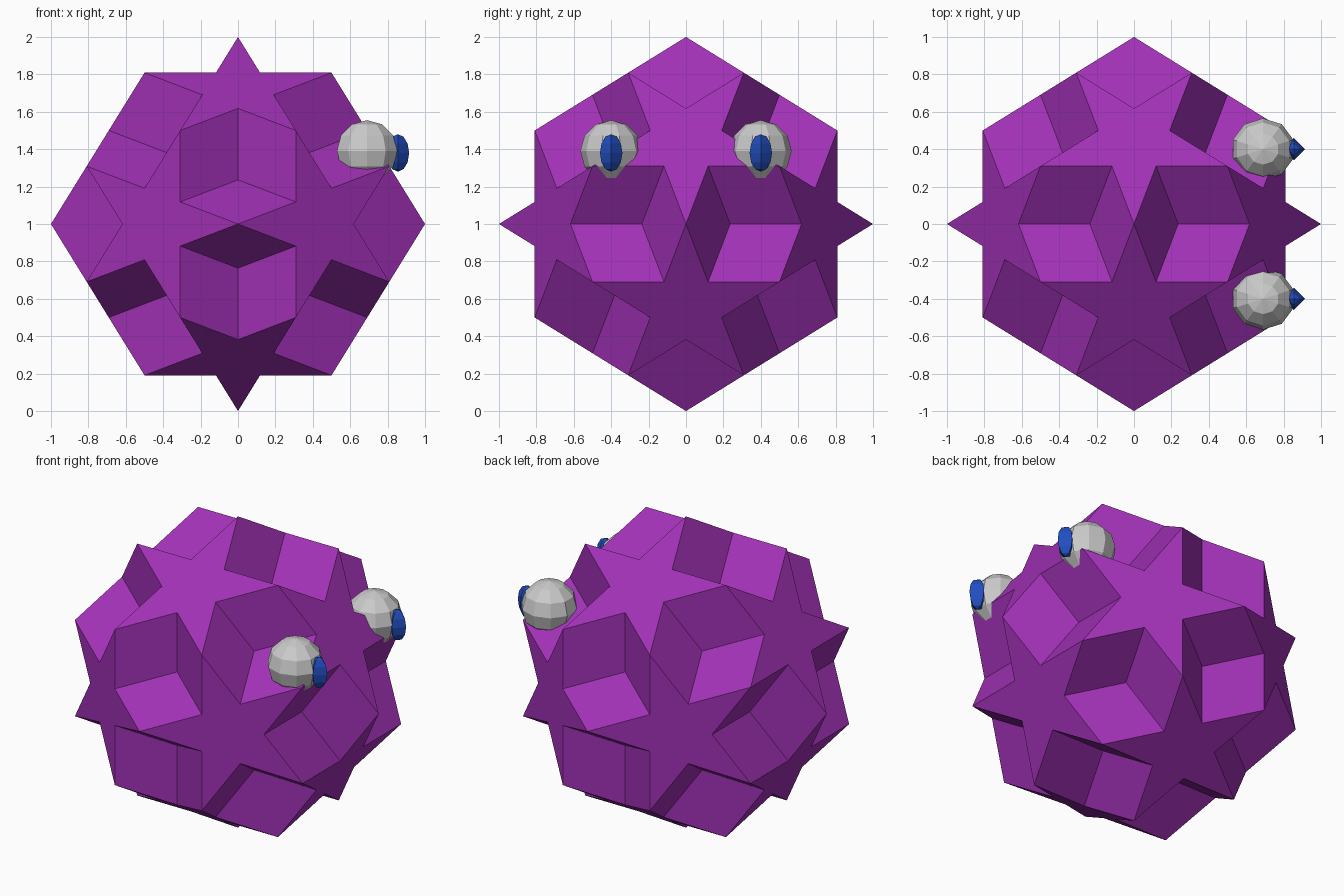
import bpy, bmesh, math
from itertools import product, combinations
from mathutils import Vector

cube = bpy.data.objects.get("Cube")
if cube:
    bpy.data.objects.remove(cube)

PHI = (1 + math.sqrt(5)) / 2
CENTRE = Vector((0, 0, 1))


def material(name, rgb):
    mat = bpy.data.materials.new(name)
    mat.use_nodes = True
    mat.diffuse_color = (*rgb, 1)
    mat.node_tree.nodes["Principled BSDF"].inputs["Base Color"].default_value = (*rgb, 1)
    return mat


def make_object(name, bm, mat):
    mesh = bpy.data.meshes.new(name)
    bmesh.ops.recalc_face_normals(bm, faces=bm.faces)
    bm.to_mesh(mesh)
    bm.free()
    mesh.materials.append(mat)
    obj = bpy.data.objects.new(name, mesh)
    bpy.context.collection.objects.link(obj)
    return obj


def symmetric(a, b, c):
    """All sign changes and cyclic rotations of a point."""
    found = set()
    for s in product((1, -1), repeat=3):
        x, y, z = (round(k * v, 6) + 0.0 for k, v in zip(s, (a, b, c)))
        found |= {(x, y, z), (y, z, x), (z, x, y)}
    return [Vector(p) for p in sorted(found)]


def nearest_tips(axis, count):
    return sorted(tips, key=lambda t: -t.dot(axis))[:count]


purple = material("purple", (0.36, 0.031, 0.47))
grey = material("light grey", (0.6, 0.6, 0.6))
blue = material("blue", (0.015, 0.075, 0.52))

# Star body: twelve flat five-pointed stars with three-sided pits between them
tips = symmetric(1, 0, 0) + symmetric(0.5 / PHI, PHI / 2, 0.5)
bm = bmesh.new()


def add_face(points):
    bm.faces.new([bm.verts.new(p + CENTRE) for p in points])


notches = []
for axis in symmetric(1, PHI, 0):
    ring = nearest_tips(axis, 5)
    mid = sum(ring, Vector()) / 5
    u = (ring[0] - mid).normalized()
    v = axis.normalized().cross(u)
    ring.sort(key=lambda t: math.atan2((t - mid).dot(v), (t - mid).dot(u)))
    outline = []
    for i, tip in enumerate(ring):
        notch = mid - (ring[(i + 3) % 5] - mid) / PHI ** 2
        notches.append(notch)
        outline += [tip, notch]
    add_face(outline)


def notch_between(a, b):
    return min(notches, key=lambda n: (n - a).length + (n - b).length)


for axis in symmetric(1, 1, 1) + symmetric(0, PHI, 1 / PHI):
    corners = nearest_tips(axis, 3)
    for i, a in enumerate(corners):
        n1 = notch_between(a, corners[i - 1])
        n2 = notch_between(a, corners[i - 2])
        add_face([a, n1, n1 + n2 - a, n2])

bmesh.ops.remove_doubles(bm, verts=bm.verts, dist=0.001)
make_object("star_body", bm, purple)


# Eyes: faceted balls with a narrow upright pupil on the outer side
def ball(name, mat, centre, size, segments, rings):
    b = bmesh.new()
    bmesh.ops.create_uvsphere(b, u_segments=segments, v_segments=rings, radius=1)
    for vert in b.verts:
        vert.co = Vector(c * s for c, s in zip(vert.co, size)) + Vector(centre)
    make_object(name, b, mat)


for side, y in (("right", -0.4), ("left", 0.4)):
    ball(side + "_eyeball", grey, (0.69, y, 1.39), (0.17, 0.165, 0.165), 10, 6)
    ball(side + "_pupil", blue, (0.855, y, 1.38), (0.06, 0.06, 0.1), 4, 6)
